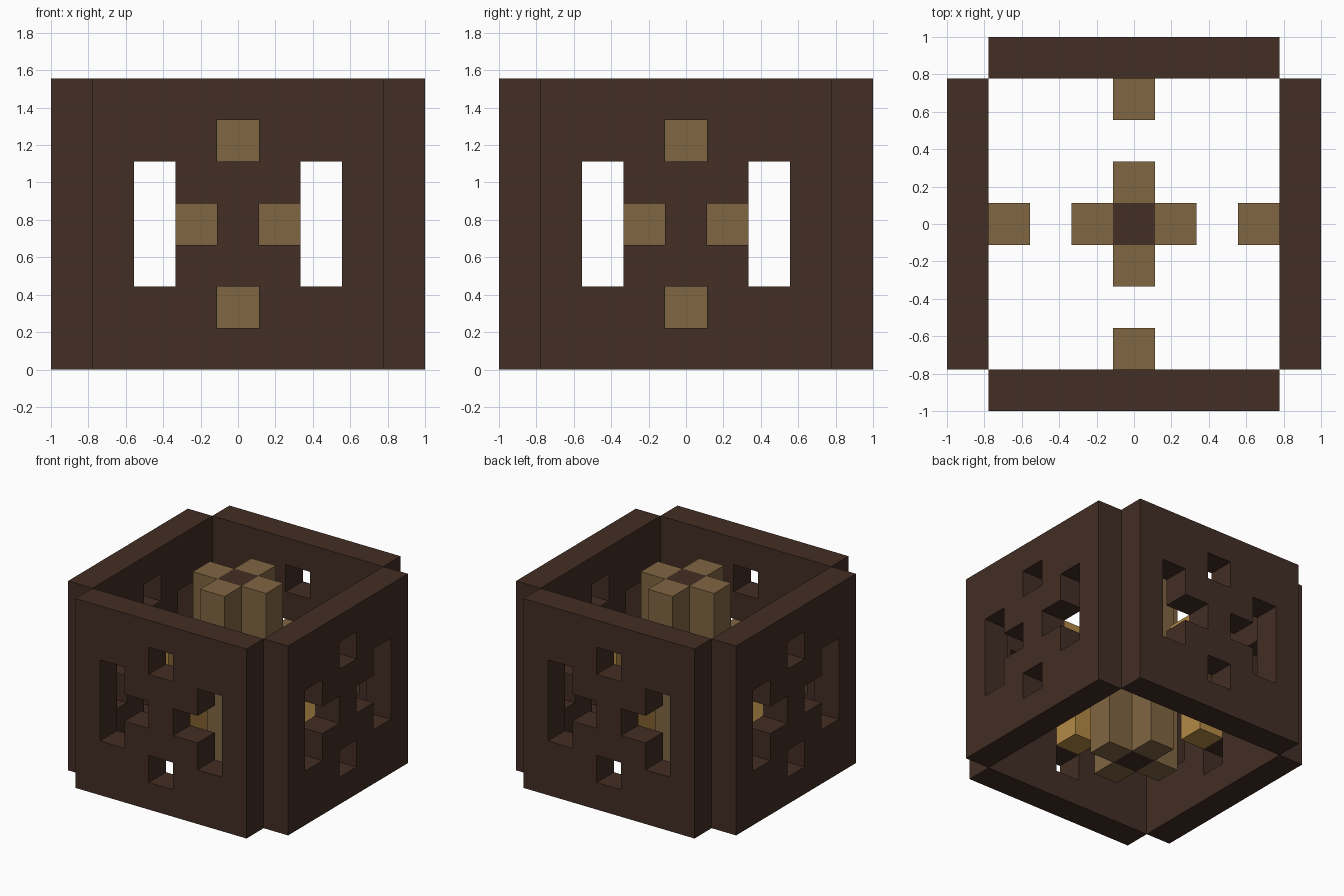
import bpy
import bmesh
import math
from mathutils import Matrix, Vector

U = 2 / 9  # one block of the building grid

default = bpy.data.objects.get("Cube")
if default:
    bpy.data.objects.remove(default, do_unlink=True)


def srgb(r, g, b):
    def lin(c):
        c /= 255
        return c / 12.92 if c <= 0.04045 else ((c + 0.055) / 1.055) ** 2.4
    return (lin(r), lin(g), lin(b), 1)


def make_material(name, color):
    mat = bpy.data.materials.new(name)
    mat.use_nodes = True
    mat.diffuse_color = color
    mat.node_tree.nodes["Principled BSDF"].inputs["Base Color"].default_value = color
    return mat


dark_wood = make_material("dark_brown", srgb(66, 46, 36))
tan = make_material("tan", srgb(129, 102, 66))
amber = make_material("amber", srgb(180, 138, 70))


def finish(name, bm, *mats):
    bmesh.ops.recalc_face_normals(bm, faces=bm.faces)
    mesh = bpy.data.meshes.new(name)
    bm.to_mesh(mesh)
    bm.free()
    for mat in mats:
        mesh.materials.append(mat)
    obj = bpy.data.objects.new(name, mesh)
    bpy.context.collection.objects.link(obj)
    return obj


def block(name, x, y, z0, z1, *mats, top=0):
    """Upright one-unit-square block, in grid units; top picks the upper face's material."""
    bm = bmesh.new()
    bmesh.ops.create_cube(bm, size=1)
    bmesh.ops.scale(bm, vec=(U, U, (z1 - z0) * U), verts=bm.verts)
    bmesh.ops.translate(bm, vec=Vector((x, y, (z0 + z1) / 2)) * U, verts=bm.verts)
    bm.normal_update()
    for f in bm.faces:
        if f.normal.z > 0.5:
            f.material_index = top
    return finish(name, bm, *mats)


# Openings in a wall, as (column, row): tall side slots, their inner notches, two squares
OPENINGS = {(s * 2, r) for s in (-1, 1) for r in (2, 3, 4)}
OPENINGS |= {(-1, 3), (1, 3), (0, 1), (0, 5)}


def wall(name, angle):
    bm = bmesh.new()
    verts = {(c, r): bm.verts.new(((c - 3.5) * U, -4.5 * U, r * U))
             for c in range(8) for r in range(8)}
    for c in range(7):
        for r in range(7):
            if (c - 3, r) not in OPENINGS:
                bm.faces.new([verts[k] for k in
                              ((c, r), (c + 1, r), (c + 1, r + 1), (c, r + 1))])
    # Give the pierced sheet its thickness
    out = bmesh.ops.extrude_face_region(bm, geom=bm.faces[:], use_keep_orig=True)
    moved = [g for g in out["geom"] if isinstance(g, bmesh.types.BMVert)]
    bmesh.ops.translate(bm, vec=(0, U, 0), verts=moved)
    bmesh.ops.rotate(bm, cent=(0, 0, 0), verts=bm.verts,
                     matrix=Matrix.Rotation(angle, 3, "Z"))
    return finish(name, bm, dark_wood)


# Central pillar core
block("pillar_core", 0, 0, 0, 7, dark_wood)

# Walls, pillar ribs and wall lamps on all four sides
for i, side in enumerate(("front", "left", "back", "right")):
    angle = i * math.pi / 2
    dx, dy = round(math.sin(angle)), -round(math.cos(angle))
    wall(side + "_wall", angle)
    block(side + "_pillar_rib", dx, dy, 0, 7, tan)
    block(side + "_wall_lamp", dx * 3, dy * 3, 2, 4, amber, tan, top=1)
